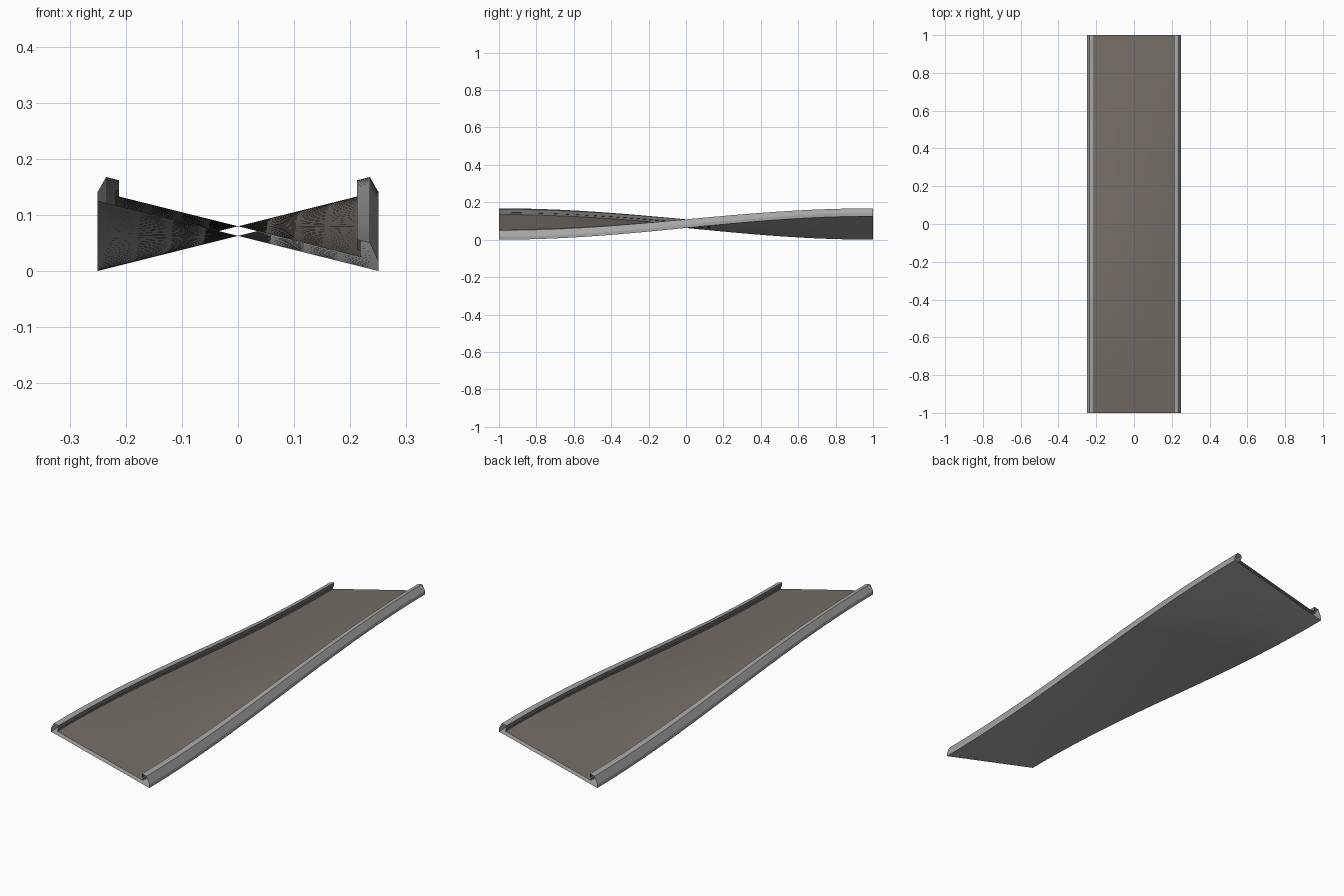
import bpy, bmesh, math

if "Cube" in bpy.data.objects:
    bpy.data.objects.remove(bpy.data.objects["Cube"])

STEPS = 40          # rows along the length
TWIST = 0.25        # side slope at both ends


def material(name, rgb):
    m = bpy.data.materials.new(name)
    m.diffuse_color = (*rgb, 1.0)
    m.use_nodes = True
    m.node_tree.nodes["Principled BSDF"].inputs["Base Color"].default_value = m.diffuse_color
    return m


rail_grey = material("rail grey", (0.38, 0.38, 0.38))
inner_grey = material("inner rail dark grey", (0.17, 0.17, 0.17))
road_brown = material("road warm grey", (0.178, 0.155, 0.133))


def sweep(name, profile, mat):
    """Sweep an open cross-section (x, z) along y, shearing it from one bank to the other."""
    bm = bmesh.new()
    rows = []
    for s in range(STEPS + 1):
        y = -1 + 2 * s / STEPS
        slope = TWIST * math.sin(math.pi / 2 * y)
        rows.append([bm.verts.new((x, y, z + x * slope)) for x, z in profile])
    for a, b in zip(rows, rows[1:]):
        for i in range(len(profile) - 1):
            bm.faces.new((a[i], b[i], b[i + 1], a[i + 1]))
    mesh = bpy.data.meshes.new(name)
    bm.to_mesh(mesh)
    bm.free()
    mesh.materials.append(mat)
    ob = bpy.data.objects.new(name, mesh)
    bpy.context.collection.objects.link(ob)
    bpy.context.view_layer.objects.active = ob
    ob.select_set(True)
    bpy.ops.object.shade_smooth_by_angle(angle=math.radians(20))
    ob.select_set(False)
    return ob


def mirrored(profile):
    return [(-x, z) for x, z in reversed(profile)]


def across(x0, x1, z, n=8):
    return [(x0 + (x1 - x0) * i / n, z) for i in range(n + 1)]


# Underside panel and road surface; the ends stay open
sweep("underside", across(-0.25, 0.25, 0.0628), rail_grey)
sweep("road_surface", across(0.218, -0.218, 0.08), road_brown)

# Outer rail shells: side wall, sloped shoulder, flat top
outer = [(0.25, 0.0628), (0.25, 0.079), (0.235, 0.109), (0.2125, 0.109)]
# Inner rail faces: overhanging lip and recessed wall down to the road
inner = [(0.2125, 0.109), (0.2125, 0.092), (0.218, 0.090), (0.218, 0.08)]
for side, flip in (("right", lambda p: p), ("left", mirrored)):
    sweep(side + "_outer_rail", flip(outer), rail_grey)
    sweep(side + "_inner_rail", flip(inner), inner_grey)
